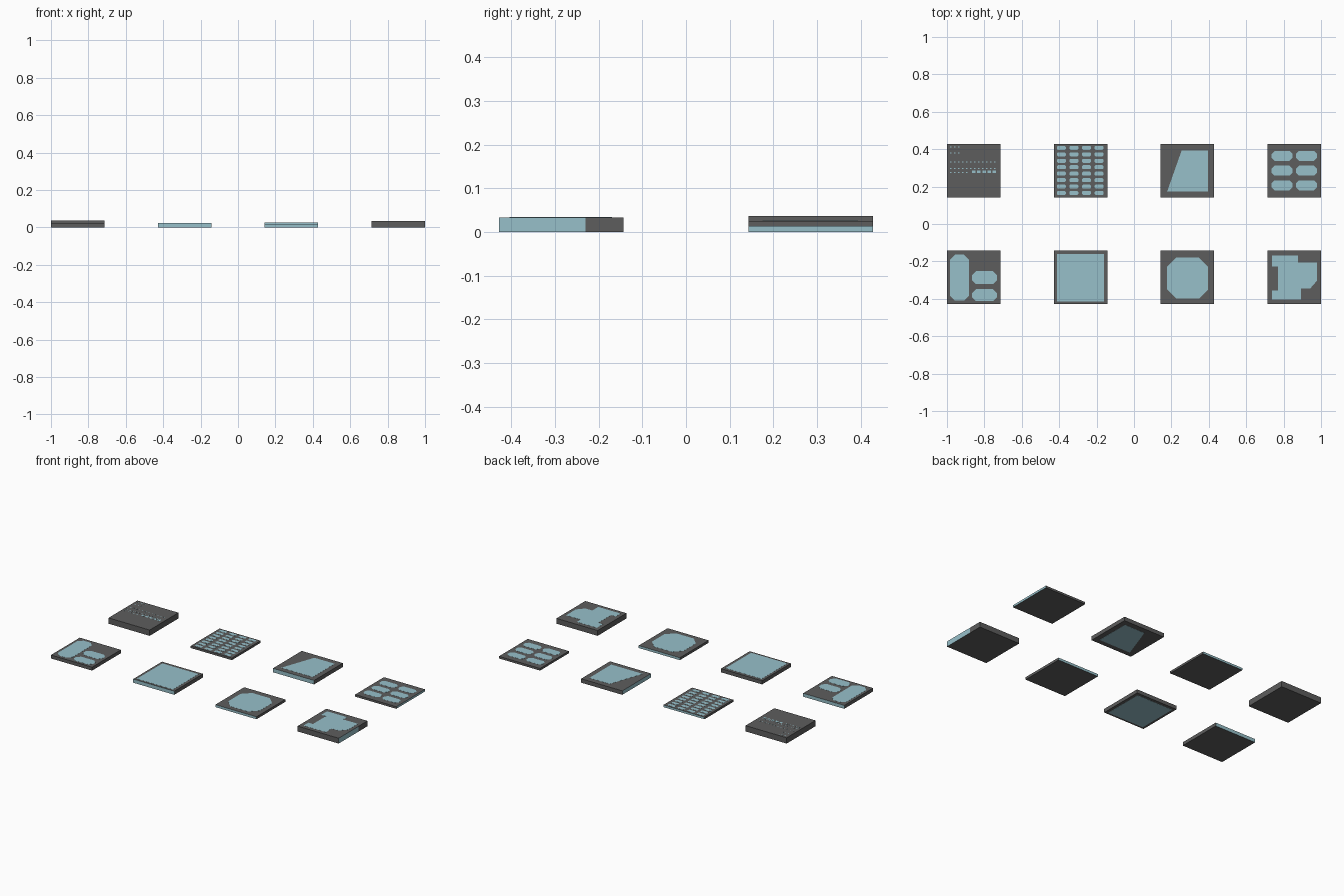
import bpy, bmesh
from mathutils import Vector

if "Cube" in bpy.data.objects:
    bpy.data.objects.remove(bpy.data.objects["Cube"])

SIZE = 2 / 7           # side of one square tile
U = SIZE / 53.5        # drawing unit used for the inlay outlines
LIP = 0.0006           # how far an inlay stands proud


def material(name, rgb):
    m = bpy.data.materials.new(name)
    m.diffuse_color = (*rgb, 1)
    m.use_nodes = True
    m.node_tree.nodes["Principled BSDF"].inputs["Base Color"].default_value = m.diffuse_color
    return m


DARK = material("dark", (0.11, 0.11, 0.11))
BLUE = material("pale_blue", (0.31, 0.53, 0.59))


def rect(x0, y0, x1, y1, c=0):
    """Rectangle outline with optional clipped corners."""
    if c == 0:
        return [(x0, y0), (x1, y0), (x1, y1), (x0, y1)]
    return [(x0 + c, y0), (x1 - c, y0), (x1, y0 + c), (x1, y1 - c),
            (x1 - c, y1), (x0 + c, y1), (x0, y1 - c), (x0, y0 + c)]


def finish(bm, name, mats):
    me = bpy.data.meshes.new(name)
    bm.to_mesh(me)
    bm.free()
    for m in mats:
        me.materials.append(m)
    ob = bpy.data.objects.new(name, me)
    bpy.context.collection.objects.link(ob)


def prism(bm, outline, cx, cy, z0, z1):
    pts = [(cx - SIZE / 2 + x * U, cy - SIZE / 2 + y * U) for x, y in outline]
    low = [bm.verts.new((x, y, z0)) for x, y in pts]
    top = [bm.verts.new((x, y, z1)) for x, y in pts]
    bm.faces.new(top)
    bm.faces.new(low[::-1])
    for i in range(len(pts)):
        j = (i + 1) % len(pts)
        bm.faces.new((low[i], low[j], top[j], top[i]))


def tile(name, col, row, height, outlines, blue_sides=(), through=False, split=None):
    cx, cy = (col - 1.5) * 2 * SIZE, (row - 0.5) * 2 * SIZE
    z0 = LIP if through else 0
    # Dark slab, with some sides coloured
    bm = bmesh.new()
    prism(bm, rect(0, 0, 53.5, 53.5), cx, cy, z0, height - LIP)
    if split is not None:
        bmesh.ops.bisect_plane(bm, geom=bm.verts[:] + bm.edges[:] + bm.faces[:],
                               plane_co=(0, split, 0), plane_no=(0, 1, 0))
    bm.normal_update()
    for f in bm.faces:
        if any(f.normal.dot(Vector(d)) > 0.9 for d in blue_sides):
            if split is None or f.calc_center_median().y < split:
                f.material_index = 1
    finish(bm, name + "_slab", [DARK, BLUE])
    # Pale inlay on the upper face, or right through the slab
    bm = bmesh.new()
    for o in outlines:
        prism(bm, o, cx, cy, 0 if through else height - 3 * LIP, height)
    finish(bm, name + "_inlay", [BLUE])


LEFT, RIGHT, FRONT, BACK = (-1, 0, 0), (1, 0, 0), (0, -1, 0), (0, 1, 0)

# Front row
tile("three_pocket_tile", 0, 0, 0.022,
     [rect(3, 3.5, 22, 49.5, 5), rect(25, 20, 50, 33, 4), rect(25, 3, 50, 15, 4)], [BACK])
tile("square_pane_tile", 1, 0, 0.024, [rect(3, 2.5, 50, 50)], [FRONT], through=True)
tile("octagon_tile", 2, 0, 0.016, [rect(6.5, 5.5, 47.5, 46.5, 9)], [FRONT, BACK])
tile("stepped_tile", 3, 0, 0.034,
     [[(4.5, 4.5), (33.5, 4.5), (33.5, 15.5), (42.5, 15.5), (49.5, 23.5), (49.5, 41.5),
       (30.5, 41.5), (30.5, 48.5), (4.5, 48.5), (4.5, 37.5), (10.5, 37.5),
       (10.5, 13.5), (4.5, 13.5)]], [RIGHT], split=-0.23)

# Back row: speckled tile has dashes and fine dots
dashes = [rect(25 + 5.2 * i, 24.5, 28.5 + 5.2 * i, 27) for i in range(5)]
dots = [rect(3 + 4 * i, y, 4.6 + 4 * i, y + 0.7)
        for y, n in ((24.5, 5), (28.5, 12), (35, 12), (44, 3), (50, 3)) for i in range(n)]
tile("speckled_tile", 0, 1, 0.037, dashes + dots)
tile("small_pocket_tile", 1, 1, 0.014,
     [rect(3 + 12.6 * i, 2.3 + 6.45 * j, 12 + 12.6 * i, 6.3 + 6.45 * j, 1)
      for i in range(4) for j in range(8)], [BACK])
tile("slanted_pane_tile", 2, 1, 0.026,
     [[(6.5, 6), (47.5, 6), (47.5, 47), (21, 47)]], [FRONT, LEFT], through=True)
tile("six_pocket_tile", 3, 1, 0.014,
     [rect(4 + 24.5 * i, 7 + 14.7 * j, 25 + 24.5 * i, 17 + 14.7 * j, 3)
      for i in range(2) for j in range(3)], [RIGHT])
